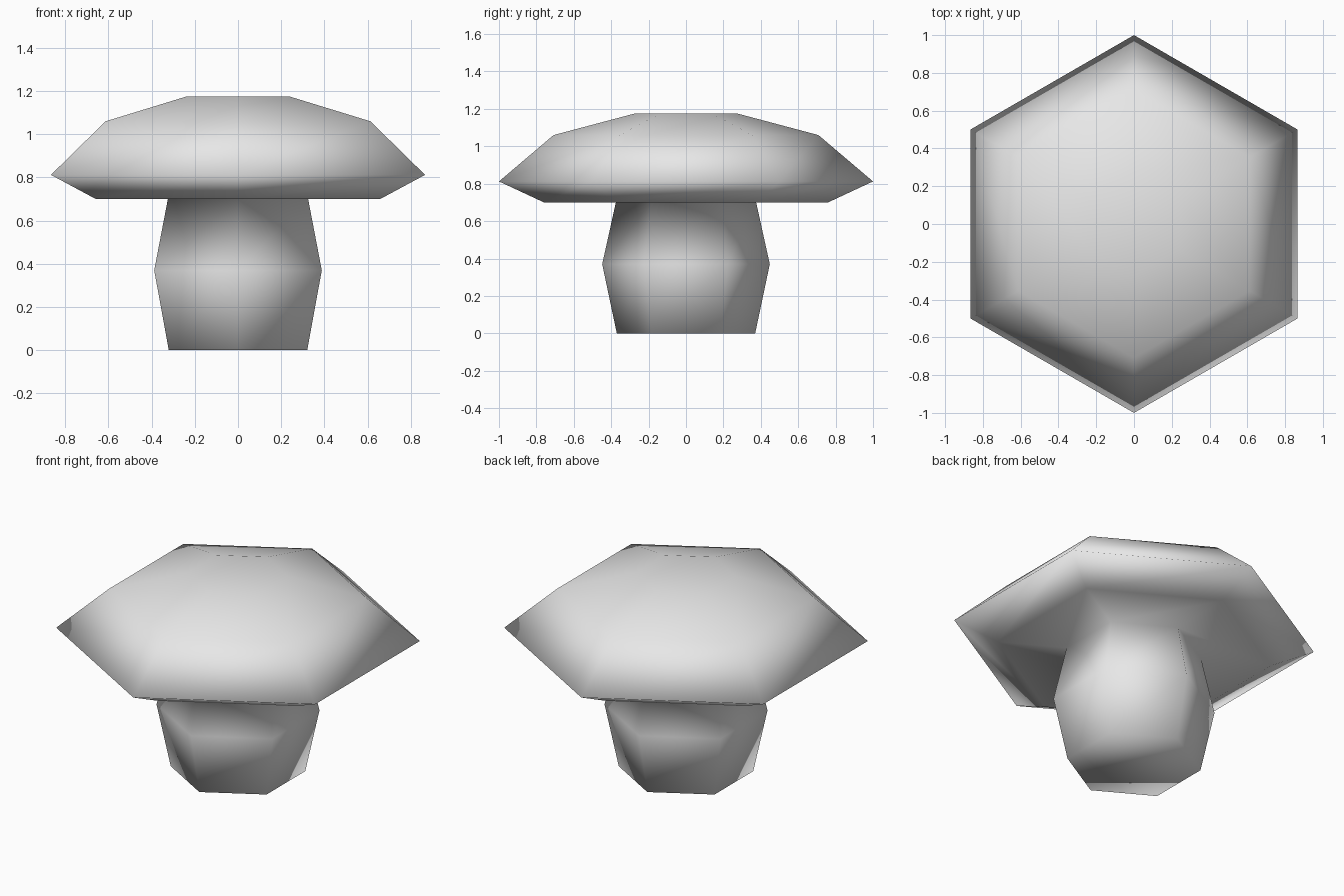
import bpy
import bmesh
from math import sin, cos, tau

cube = bpy.data.objects.get("Cube")
if cube:
    bpy.data.objects.remove(cube, do_unlink=True)

SIDES = 6


def material(name, color):
    mat = bpy.data.materials.new(name)
    mat.use_nodes = True
    mat.diffuse_color = color
    mat.node_tree.nodes["Principled BSDF"].inputs["Base Color"].default_value = color
    return mat


def ring(bm, radius, z):
    # Hexagon with one corner pointing to the front
    angles = [tau * (i / SIDES - 0.25) for i in range(SIDES)]
    return [bm.verts.new((radius * cos(a), radius * sin(a), z)) for a in angles]


def lathe(name, profile, mat):
    bm = bmesh.new()
    rings = [ring(bm, r, z) for r, z in profile]
    for low, high in zip(rings, rings[1:]):
        for i in range(SIDES):
            j = (i + 1) % SIDES
            bm.faces.new((low[i], low[j], high[j], high[i]))
    # Flat ends
    bm.faces.new(rings[0][::-1])
    bm.faces.new(rings[-1])
    bmesh.ops.recalc_face_normals(bm, faces=bm.faces[:])
    for face in bm.faces:
        face.smooth = True
    mesh = bpy.data.meshes.new(name)
    bm.to_mesh(mesh)
    bm.free()
    mesh.materials.append(mat)
    obj = bpy.data.objects.new(name, mesh)
    bpy.context.scene.collection.objects.link(obj)
    return obj


# Stem bulges in the middle; the cap grows out of its top as one smooth skin
stem = [(0.37, 0.0), (0.448, 0.37), (0.375, 0.7)]
cap = [(0.76, 0.7), (1.0, 0.812), (0.708, 1.06), (0.275, 1.175)]
lathe("mushroom", stem + cap, material("light grey", (0.8, 0.8, 0.8, 1.0)))
